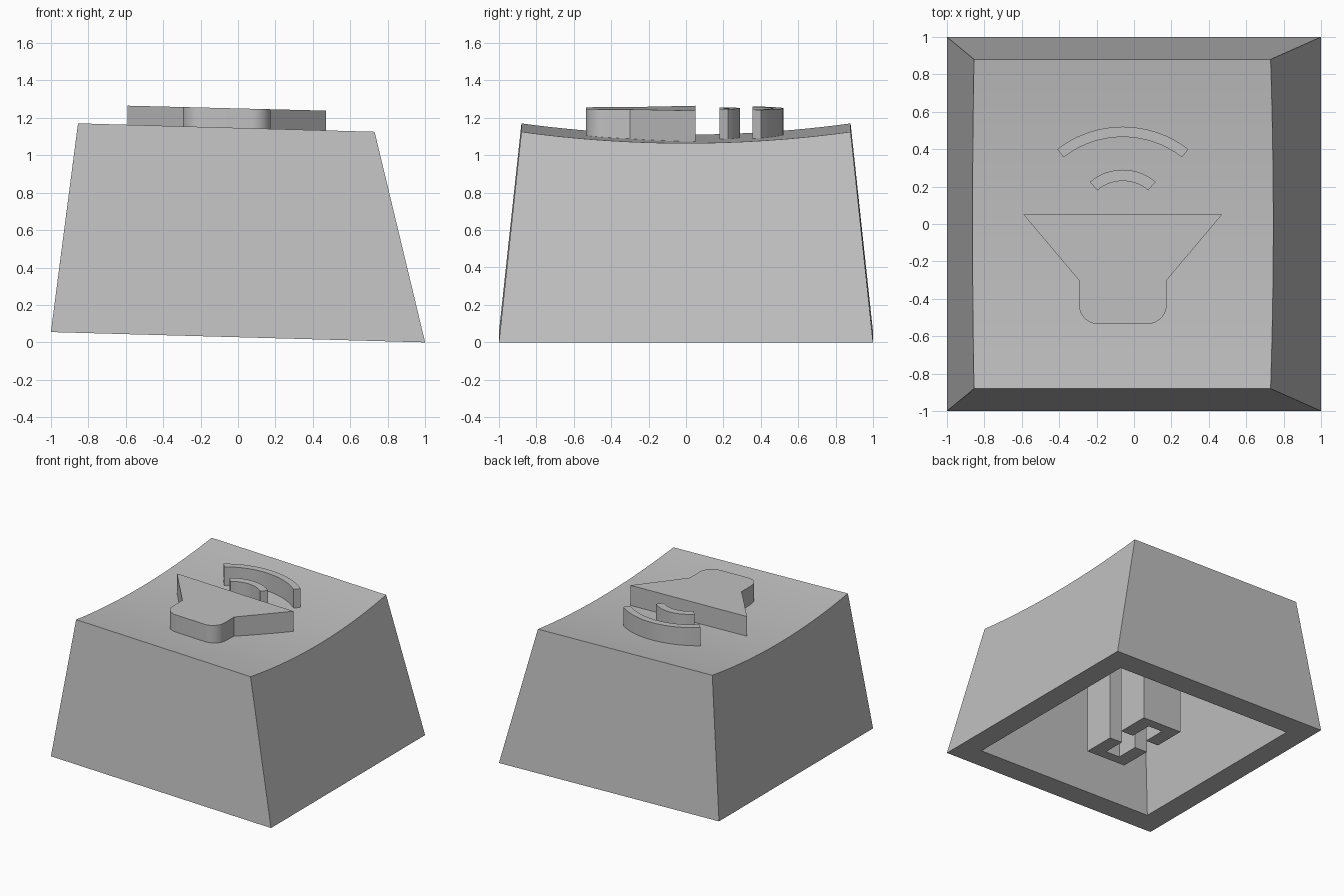
import bpy, bmesh, math

if "Cube" in bpy.data.objects:
    bpy.data.objects.remove(bpy.data.objects["Cube"])

grey = bpy.data.materials.new("light_grey_plastic")
grey.use_nodes = True
COLOUR = (0.53, 0.53, 0.53, 1)
grey.diffuse_color = COLOUR
grey.node_tree.nodes["Principled BSDF"].inputs["Base Color"].default_value = COLOUR

TILT = 0.0275          # the whole cap leans slightly down towards +x
TOP_Y = 0.88           # half depth of the top face
DISH = 0.06            # depth of the dished top


def dip(y):
    return DISH * (1 - (y / TOP_Y) ** 2)


def top_z(x, y):
    return 1.146 - 0.0284 * x - dip(y)


def base_z(x, y):
    return TILT * (1 - x)


def ceiling_z(x, y):
    return 0.93 - TILT * x


def icon_z(x, y):
    return 1.25 - 0.025 * x


def finish(name, bm):
    bmesh.ops.recalc_face_normals(bm, faces=bm.faces)
    mesh = bpy.data.meshes.new(name)
    bm.to_mesh(mesh)
    bm.free()
    mesh.materials.append(grey)
    obj = bpy.data.objects.new(name, mesh)
    bpy.context.collection.objects.link(obj)
    bpy.ops.object.select_all(action="DESELECT")
    obj.select_set(True)
    bpy.context.view_layer.objects.active = obj
    bpy.ops.object.shade_smooth_by_angle(angle=math.radians(25))
    return obj


def prism(name, outline, low, high):
    """Upright prism whose ends follow two height functions."""
    bm = bmesh.new()
    bottom = [bm.verts.new((x, y, low(x, y))) for x, y in outline]
    top = [bm.verts.new((x, y, high(x, y))) for x, y in outline]
    bm.faces.new(top)
    bm.faces.new(bottom[::-1])
    n = len(outline)
    for i in range(n):
        j = (i + 1) % n
        bm.faces.new((bottom[i], bottom[j], top[j], top[i]))
    return finish(name, bm)


def arc(cx, cy, r, start, end, steps):
    angles = [math.radians(start + (end - start) * i / steps) for i in range(steps + 1)]
    return [(cx + r * math.cos(a), cy + r * math.sin(a)) for a in angles]


# Hollow cap: dished top, sloping walls, rim and cavity in one shell
bm = bmesh.new()


def ring(x0, x1, y, height):
    corners = ((x0, -y), (x1, -y), (x1, y), (x0, y))
    return [bm.verts.new((px, py, height(px, py))) for px, py in corners]


def bridge(a, b):
    for i in range(4):
        j = (i + 1) % 4
        bm.faces.new((a[i], a[j], b[j], b[i]))


outer = ring(-1, 1, 1, base_z)
inner = ring(-0.815, 0.815, 0.815, base_z)
ceiling = ring(-0.71, 0.605, 0.72, ceiling_z)
bridge(outer, inner)
bridge(inner, ceiling)
bm.faces.new(ceiling)

STEPS = 24
left, right = [], []
for i in range(STEPS + 1):
    y = TOP_Y * (2 * i / STEPS - 1)
    d = dip(y)
    for side, x in ((left, -0.855 - 0.13 * d), (right, 0.73 + 0.24 * d)):
        side.append(bm.verts.new((x, y, top_z(x, y))))
for i in range(STEPS):
    bm.faces.new((left[i], right[i], right[i + 1], left[i + 1]))
bm.faces.new([outer[0], outer[1], right[0], left[0]])
bm.faces.new([outer[2], outer[3], left[-1], right[-1]])
bm.faces.new([outer[1], outer[2]] + right[::-1])
bm.faces.new([outer[3], outer[0]] + left)
finish("cap_shell", bm)

# Stem: two facing brackets that leave a cross-shaped socket
half = [(0.065, 0.25), (0.065, 0.065), (0.18, 0.065), (0.18, 0.33)]
bracket = half + [(-x, y) for x, y in reversed(half)]
for name, s in (("stem_back", 1), ("stem_front", -1)):
    prism(name, [(x, s * y) for x, y in bracket], base_z,
          lambda x, y: ceiling_z(x, y) + 0.01)

# Raised symbol on the top
CX = -0.06


def sunk_z(x, y):
    return top_z(x, y) - 0.015


horn = [(CX - 0.53, 0.05), (CX - 0.235, -0.3)]
horn += arc(CX - 0.13, -0.43, 0.105, 180, 270, 8)
horn += arc(CX + 0.13, -0.43, 0.105, 270, 360, 8)
horn += [(CX + 0.235, -0.3), (CX + 0.53, 0.05)]
prism("raised_horn", horn, sunk_z, icon_z)

for name, cy, r_out, r_in, spread in (("small_wave", 0.022, 0.268, 0.208, 40.8),
                                      ("large_wave", -0.05, 0.57, 0.515, 37.9)):
    band = arc(CX, cy, r_out, 90 - spread, 90 + spread, 16)
    band += arc(CX, cy, r_in, 90 + spread, 90 - spread, 16)
    prism(name, band, sunk_z, icon_z)
